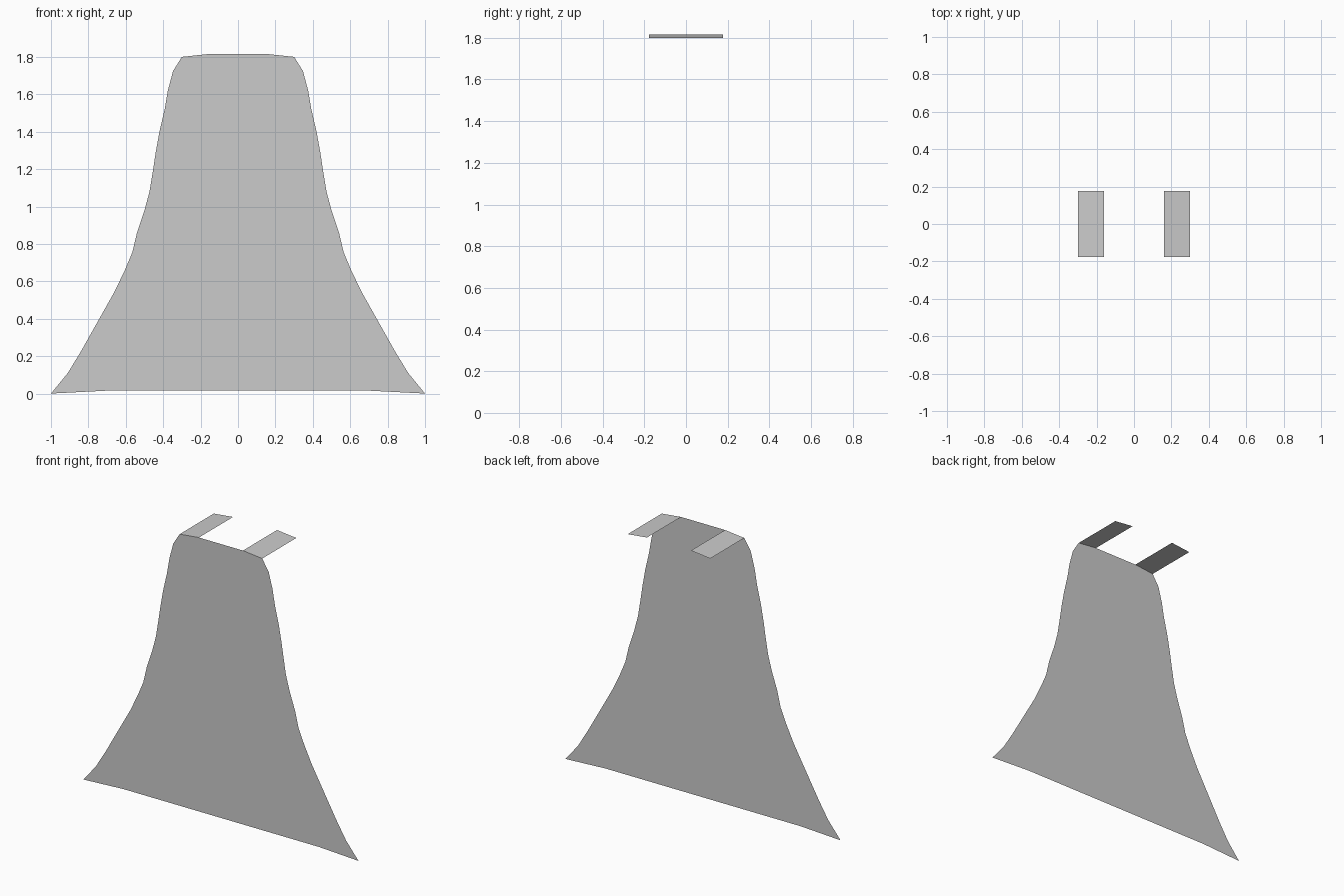
import bpy

if "Cube" in bpy.data.objects:
    bpy.data.objects.remove(bpy.data.objects["Cube"])

Y_FRONT, Y_BACK = -0.177, 0.177
LIFT = 0.015  # gentle upward bow of every horizontal edge

# Half width and height of the sheet's side edge, hem to shoulder
PROFILE = [(1.0, 0.0), (0.91, 0.11), (0.84, 0.225), (0.75, 0.385), (0.66, 0.545),
           (0.605, 0.66), (0.565, 0.755), (0.54, 0.86), (0.50, 0.98), (0.473, 1.08),
           (0.455, 1.19), (0.44, 1.29), (0.42, 1.40), (0.392, 1.52), (0.375, 1.62),
           (0.347, 1.725), (0.30, 1.80)]
TOP_HALF, TOP_Z = PROFILE[-1]
TAB_INNER = 0.16


def add_mesh(name, verts, faces):
    mesh = bpy.data.meshes.new(name)
    mesh.from_pydata(verts, [], faces)
    mesh.update()
    obj = bpy.data.objects.new(name, mesh)
    bpy.context.collection.objects.link(obj)
    return obj


# Flat flared front sheet, built as rows of four vertices
verts, faces = [], []
for half, z in PROFILE:
    inner = half * (0.71 + (TAB_INNER / TOP_HALF - 0.71) * z / TOP_Z)
    for x, dz in ((-half, 0), (-inner, LIFT), (inner, LIFT), (half, 0)):
        verts.append((x, Y_FRONT, z + dz))
for r in range(len(PROFILE) - 1):
    for c in range(3):
        a = r * 4 + c
        faces.append((a, a + 1, a + 5, a + 4))
add_mesh("front_panel", verts, faces)

# Two fold-over shoulder tabs reaching back from the top edge
for side, name in ((-1, "left_shoulder_tab"), (1, "right_shoulder_tab")):
    xi, xo = side * TAB_INNER, side * TOP_HALF
    tab = [(xi, Y_FRONT, TOP_Z + LIFT), (xo, Y_FRONT, TOP_Z),
           (xo, Y_BACK, TOP_Z), (xi, Y_BACK, TOP_Z + LIFT)]
    add_mesh(name, tab, [(0, 1, 2, 3) if side > 0 else (3, 2, 1, 0)])
